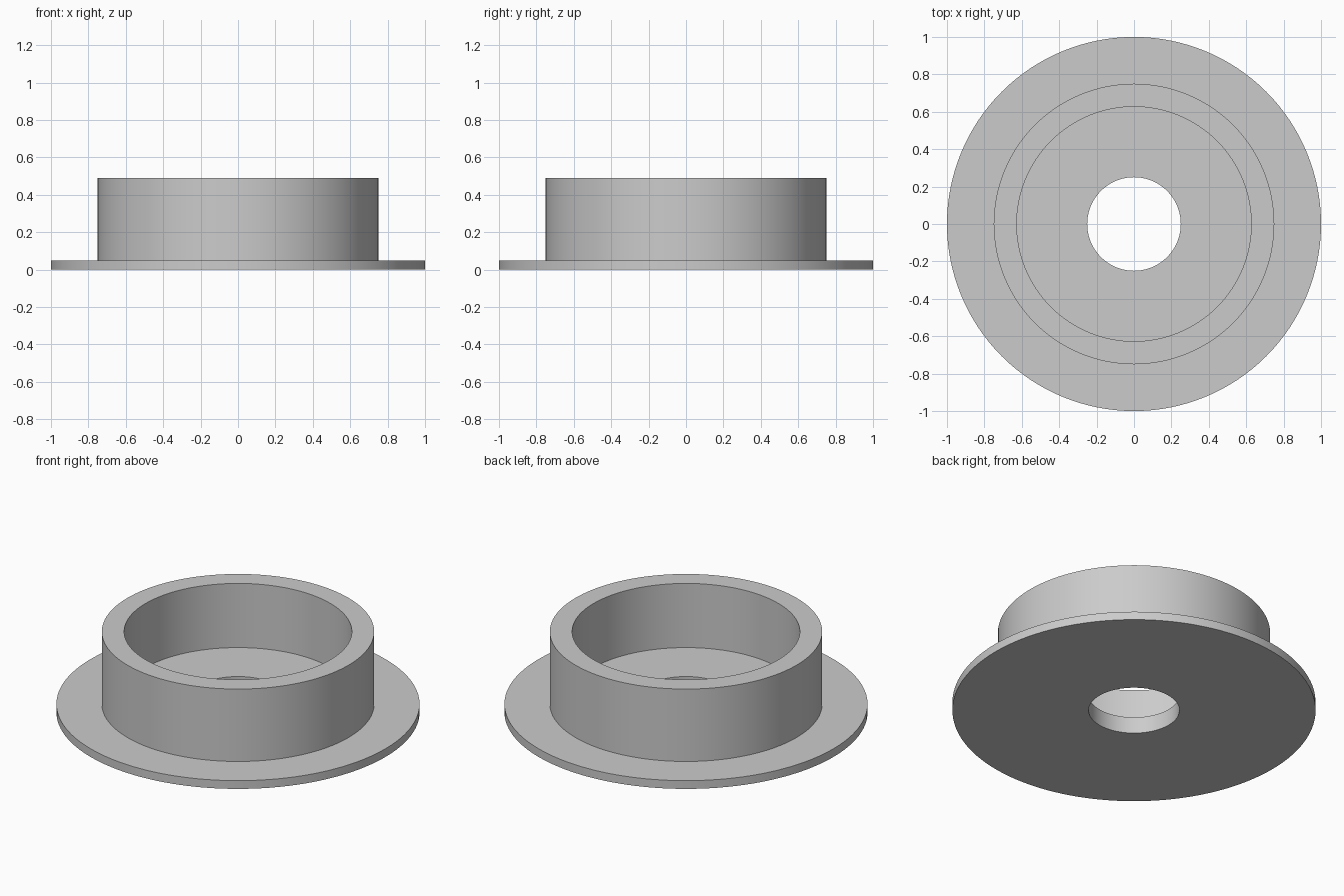
import bpy
import bmesh
from math import cos, sin, tau, radians

cube = bpy.data.objects.get("Cube")
if cube:
    bpy.data.objects.remove(cube, do_unlink=True)

SIDES = 128

grey = bpy.data.materials.new("light grey")
grey.use_nodes = True
colour = (0.6, 0.6, 0.6, 1)
grey.diffuse_color = colour
grey.node_tree.nodes["Principled BSDF"].inputs["Base Color"].default_value = colour


def lathe(name, profile):
    """Spin a closed (radius, height) profile around the z axis."""
    bm = bmesh.new()
    rings = [[bm.verts.new((r * cos(tau * i / SIDES), r * sin(tau * i / SIDES), z))
              for i in range(SIDES)] for r, z in profile]
    for k, ring in enumerate(rings):
        upper = rings[(k + 1) % len(rings)]
        for i in range(SIDES):
            j = (i + 1) % SIDES
            bm.faces.new((ring[i], ring[j], upper[j], upper[i]))
    bmesh.ops.recalc_face_normals(bm, faces=bm.faces)
    mesh = bpy.data.meshes.new(name)
    bm.to_mesh(mesh)
    bm.free()
    mesh.materials.append(grey)
    obj = bpy.data.objects.new(name, mesh)
    bpy.context.collection.objects.link(obj)
    bpy.ops.object.select_all(action='DESELECT')
    obj.select_set(True)
    bpy.context.view_layer.objects.active = obj
    bpy.ops.object.shade_smooth_by_angle(angle=radians(30))
    return obj


# Flange, cup wall, recessed floor and through hole as one turned solid
hole, bore, wall, rim = 0.25, 0.627, 0.75, 1.0
flange_top, floor_top, cup_top = 0.05, 0.1, 0.49
lathe("flanged_cup", [
    (hole, 0), (rim, 0), (rim, flange_top), (wall, flange_top),
    (wall, cup_top), (bore, cup_top), (bore, floor_top), (hole, floor_top),
])
